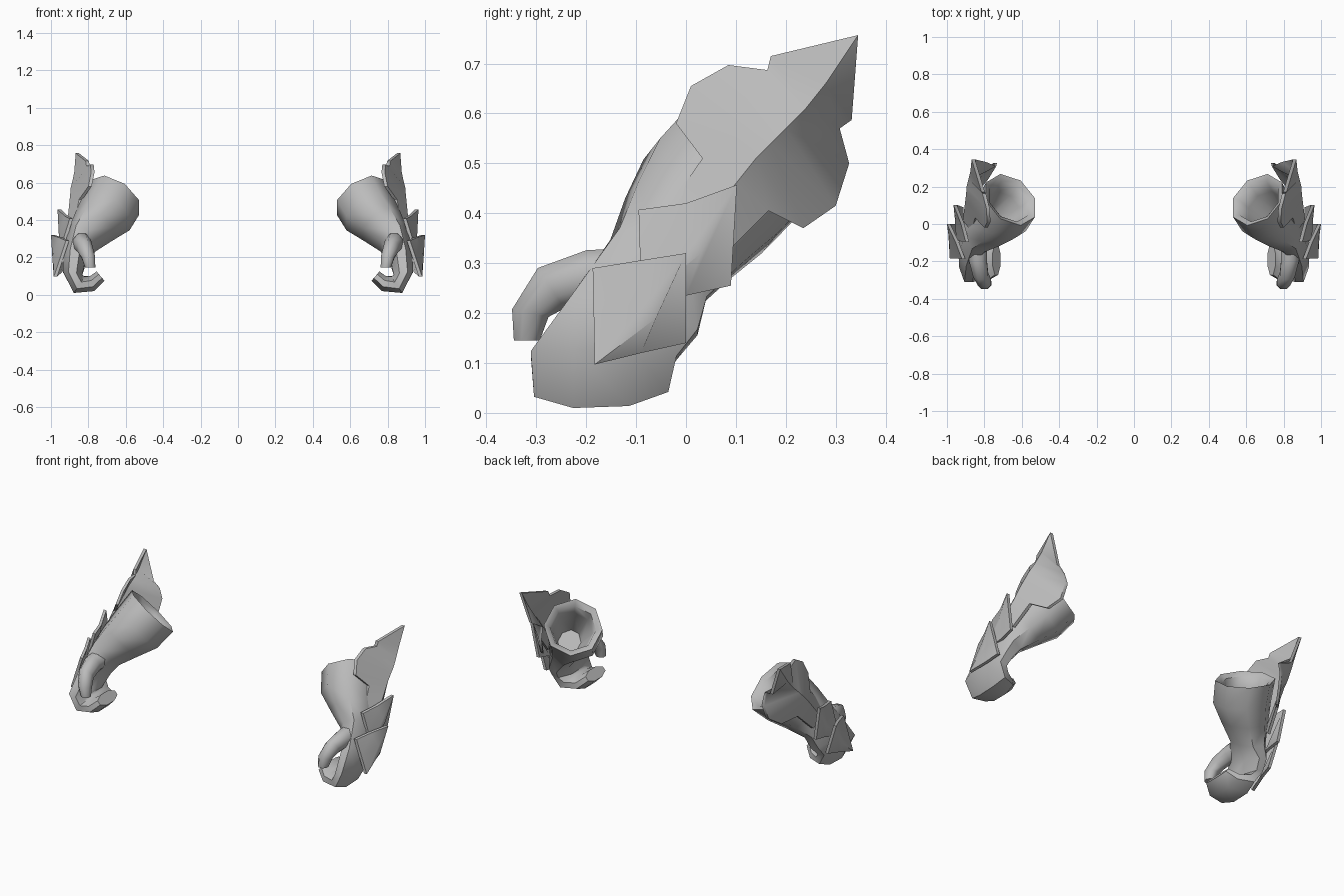
import bpy, bmesh, math
from mathutils import Vector as V

if "Cube" in bpy.data.objects:
    bpy.data.objects.remove(bpy.data.objects["Cube"])

metal = bpy.data.materials.new("grey")
metal.diffuse_color = (0.5, 0.5, 0.5, 1)
metal.use_nodes = True
metal.node_tree.nodes["Principled BSDF"].inputs["Base Color"].default_value = metal.diffuse_color


def finish(name, bm, angle):
    """Turn a bmesh into a smooth object mirrored to the other arm."""
    bmesh.ops.remove_doubles(bm, verts=bm.verts, dist=1e-4)
    bmesh.ops.recalc_face_normals(bm, faces=bm.faces)
    me = bpy.data.meshes.new(name)
    bm.to_mesh(me)
    bm.free()
    me.materials.append(metal)
    ob = bpy.data.objects.new(name, me)
    bpy.context.collection.objects.link(ob)
    bpy.ops.object.select_all(action='DESELECT')
    ob.select_set(True)
    bpy.context.view_layer.objects.active = ob
    bpy.ops.object.shade_smooth_by_angle(angle=math.radians(angle))
    m = ob.modifiers.new("other_arm", 'MIRROR')
    m.use_mirror_merge = False
    return ob


def loft(name, sections, sides=8, angle=50):
    """Skin closed elliptical rings given as centre, half axis u, half axis v."""
    bm = bmesh.new()
    rings = []
    for c, u, v in sections:
        ring = []
        for i in range(sides):
            a = math.tau * (i + 0.5) / sides
            ring.append(bm.verts.new(V(c) + 1.04 * (math.cos(a) * V(u) + math.sin(a) * V(v))))
        rings.append(ring)
    for r, s in zip(rings, rings[1:]):
        for i in range(sides):
            j = (i + 1) % sides
            bm.faces.new((r[i], r[j], s[j], s[i]))
    bm.faces.new(rings[0])
    bm.faces.new(rings[-1])
    return finish(name, bm, angle)


def plate(name, *rows):
    """Curved armour plate skinned between rows of points, with thickness."""
    bm = bmesh.new()
    grid = [[bm.verts.new(p) for p in row] for row in rows]
    for r, s in zip(grid, grid[1:]):
        for i in range(len(r) - 1):
            bm.faces.new((r[i], r[i + 1], s[i + 1], s[i]))
    bmesh.ops.remove_doubles(bm, verts=bm.verts, dist=1e-4)
    top = list(bm.faces)
    # inner skin, shifted toward the arm, then the edge walls
    dup = bmesh.ops.duplicate(bm, geom=list(bm.verts) + list(bm.edges) + top)
    vmap = dup["vert_map"]
    for f in dup["geom"]:
        if isinstance(f, bmesh.types.BMVert):
            f.co += V((-0.018, 0, 0))
    top_set = set(top)
    for e in [e for e in bm.edges if len(e.link_faces) == 1 and e.link_faces[0] in top_set]:
        a, b = e.verts
        bm.faces.new((a, b, vmap[b], vmap[a]))
    return finish(name, bm, 45)


# Sleeve frame: u runs front-up to back-down, w runs across toward the body
U, W = V((0, .78, -.62)), V((-.88, -.285, -.36))


def round_section(c, ru, rw):
    return c, U * ru, W * rw


# Hollow cuff, wrist and hand with curled fingers
loft("glove", [
    round_section((.79, -.02, .34), .07, .06),
    round_section((.70, .08, .46), .11, .105),
    round_section((.668, .12, .508), .125, .122),
    round_section((.66, .13, .52), .16, .155),
    round_section((.705, .05, .435), .158, .148),
    round_section((.77, -.005, .365), .138, .118),
    round_section((.835, -.055, .29), .116, .086),
    ((.872, -.1, .2), (0, .128, -.04), (-.062, 0, -.015)),
    ((.885, -.165, .115), (0, .152, -.005), (-.054, 0, -.01)),
    ((.85, -.17, .055), (0, .14, .005), (-.03, 0, .045)),
    ((.78, -.185, .06), (0, .12, 0), (.01, 0, .042)),
    ((.735, -.19, .1), (0, .085, 0), (.022, 0, .026)),
])

# Thumb bending forward and down
loft("thumb", [
    ((.835, -.10, .28), (.05, 0, 0), (0, .03, .055)),
    ((.835, -.19, .275), (.05, 0, 0), (0, -.01, .053)),
    ((.82, -.27, .25), (.042, 0, 0), (0, -.028, .042)),
    ((.80, -.312, .2), (.038, 0, 0), (0, -.038, .008)),
    ((.79, -.319, .145), (.028, 0, 0), (0, -.027, 0)),
])

# Upper forearm plate with a tall rear point: front edge, ridge, back edge
tip = (.868, .345, .757)
plate("forearm_plate",
      [tip, (.815, .17, .715), (.81, .163, .687), (.79, .085, .697),
       (.785, .01, .655), (.80, -.02, .58), (.85, .033, .51), (.87, -.04, .405)],
      [tip, (.875, .28, .66), (.885, .24, .61), (.895, .2, .57),
       (.897, .17, .54), (.9, .14, .51), (.905, .1, .46), (.915, .02, .36)],
      [tip, (.81, .332, .587), (.755, .308, .57), (.75, .327, .5),
       (.76, .3, .415), (.80, .235, .37), (.86, .165, .405), (.89, .06, .3)])

# Wrist plate, ridged along its diagonal
plate("wrist_plate",
      [(.965, .102, .457), (.925, 0, .42), (.90, -.095, .407)],
      [(.965, .102, .457), (.952, .02, .345), (.93, -.092, .31)],
      [(.965, .102, .457), (.958, .03, .32), (.95, -.09, .22)],
      [(.93, .09, .255), (.925, 0, .235), (.94, -.09, .21)])

# Hand plate, ridged along its diagonal
plate("hand_plate",
      [(1.0, 0, .32), (.955, -.095, .305), (.92, -.187, .29)],
      [(1.0, 0, .32), (.988, -.075, .225), (.95, -.185, .2)],
      [(1.0, 0, .32), (.992, -.06, .19), (.985, -.183, .097)],
      [(.945, 0, .14), (.96, -.09, .12), (.985, -.183, .097)])
